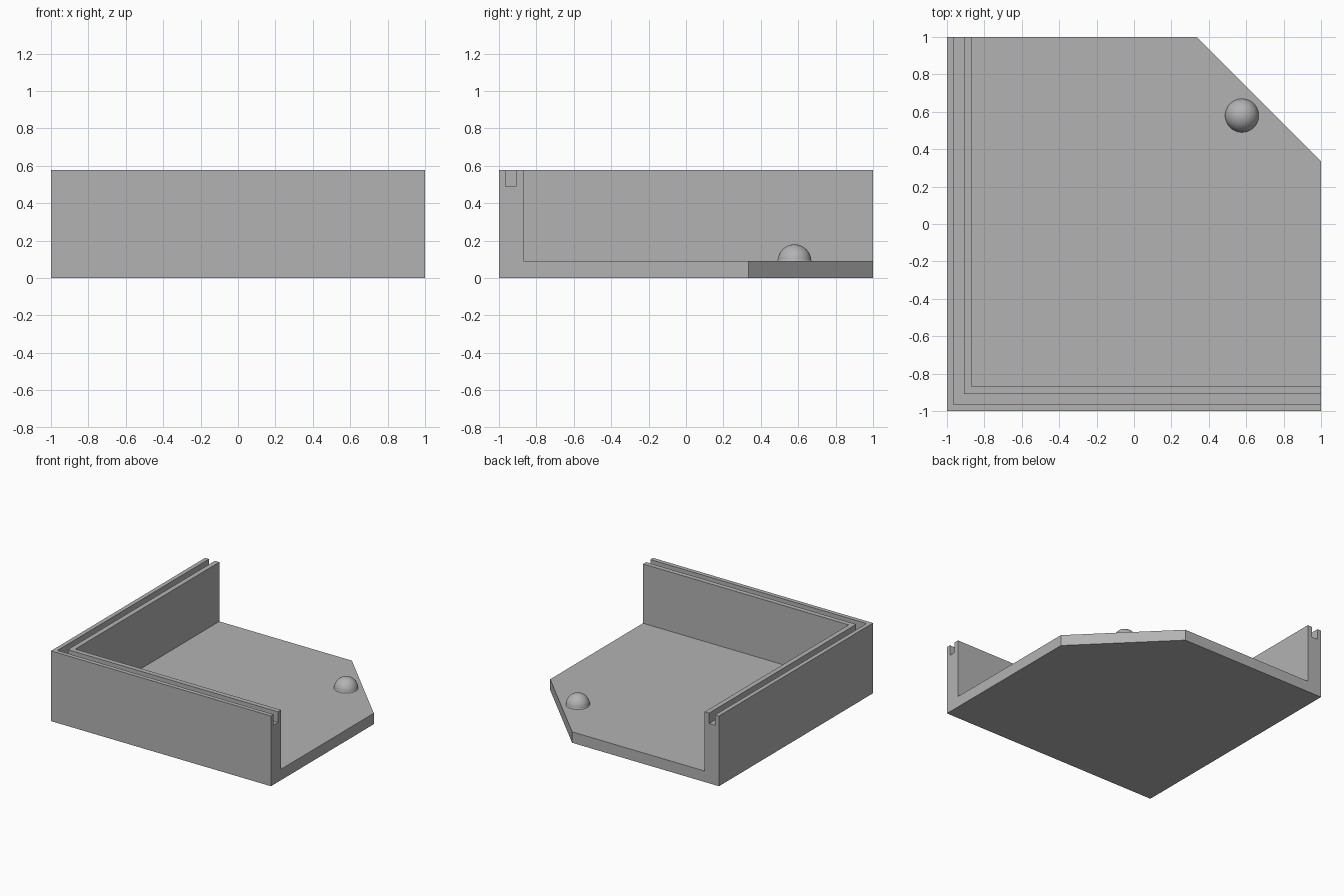
import bpy, bmesh
from mathutils import Matrix

default = bpy.data.objects.get("Cube")
if default:
    bpy.data.objects.remove(default, do_unlink=True)

HEIGHT, FLOOR = 0.577, 0.09
WALL = 0.87             # inner wall face
SLOT_OUT, SLOT_IN = 0.965, 0.91
SLOT_BOTTOM = 0.49
CUT = 0.335             # start of the clipped corner
OVER = 1.2              # cutters reach past the body

grey = bpy.data.materials.new("plain grey")
grey.use_nodes = True
grey.diffuse_color = (0.45, 0.45, 0.45, 1)
grey.node_tree.nodes["Principled BSDF"].inputs["Base Color"].default_value = (0.45, 0.45, 0.45, 1)


def make_object(name, bm):
    bmesh.ops.recalc_face_normals(bm, faces=bm.faces)
    mesh = bpy.data.meshes.new(name)
    bm.to_mesh(mesh)
    bm.free()
    mesh.materials.append(grey)
    obj = bpy.data.objects.new(name, mesh)
    bpy.context.collection.objects.link(obj)
    return obj


def prism(name, outline, z0, z1):
    bm = bmesh.new()
    face = bm.faces.new([bm.verts.new((x, y, z0)) for x, y in outline])
    top = bmesh.ops.extrude_face_region(bm, geom=[face])["geom"]
    verts = [v for v in top if isinstance(v, bmesh.types.BMVert)]
    bmesh.ops.translate(bm, verts=verts, vec=(0, 0, z1 - z0))
    return make_object(name, bm)


def cut(target, cutter):
    cutter.hide_render = True
    mod = target.modifiers.new("cut", 'BOOLEAN')
    mod.operation, mod.solver, mod.object = 'DIFFERENCE', 'EXACT', cutter
    bpy.context.view_layer.objects.active = target
    bpy.ops.object.modifier_apply(modifier=mod.name)
    bpy.data.objects.remove(cutter, do_unlink=True)


# Tray block with one clipped corner
tray = prism("corner_tray", [(-1, -1), (1, -1), (1, CUT), (CUT, 1), (-1, 1)], 0, HEIGHT)

# Hollow out the inside, leaving the floor and two walls
cut(tray, prism("pocket_cutter", [(-WALL, -WALL), (OVER, -WALL), (OVER, OVER), (-WALL, OVER)],
                FLOOR, OVER))

# Slot running along the top of both walls
a, b = -SLOT_OUT, -SLOT_IN
cut(tray, prism("slot_cutter", [(a, a), (OVER, a), (OVER, b), (b, b), (b, OVER), (a, OVER)],
                SLOT_BOTTOM, OVER))

# Round stud near the clipped corner
bm = bmesh.new()
bmesh.ops.create_uvsphere(bm, u_segments=48, v_segments=24, radius=0.09)
bmesh.ops.bisect_plane(bm, geom=bm.verts[:] + bm.edges[:] + bm.faces[:],
                       plane_co=(0, 0, 0), plane_no=(0, 0, 1), clear_inner=True)
bmesh.ops.transform(bm, matrix=Matrix.Translation((0.577, 0.58, FLOOR)), verts=bm.verts)
for face in bm.faces:
    face.smooth = True
make_object("round_stud", bm)
